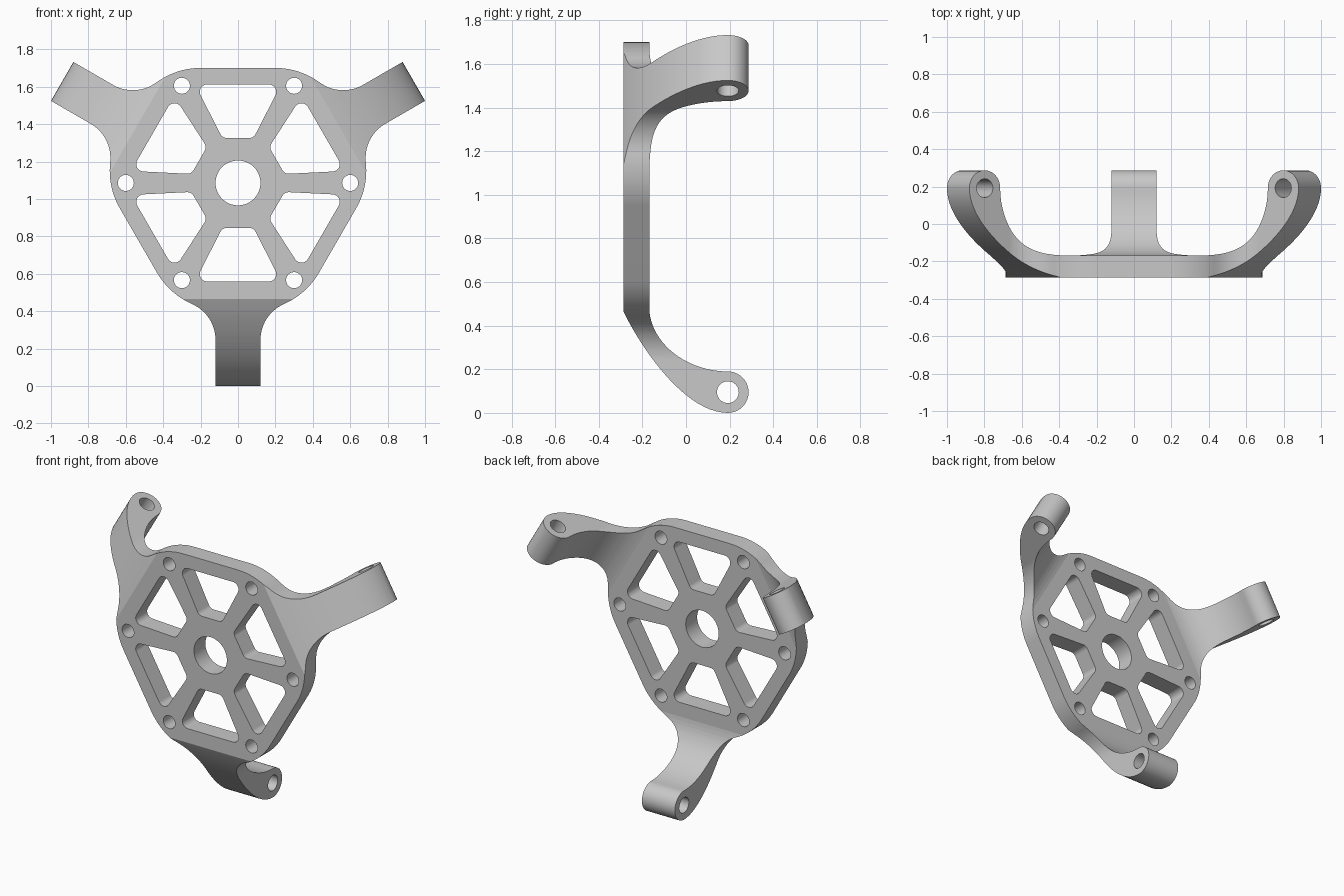
import bpy, bmesh
from math import sin, cos, pi, radians, acos
from mathutils import Vector, Matrix
from mathutils.geometry import interpolate_bezier

if "Cube" in bpy.data.objects:
    bpy.data.objects.remove(bpy.data.objects["Cube"])

HUB_Z = 1.0855             # hub height, also the reach of each arm
FRONT, BACK = -0.287, -0.168
KINK = 0.62                # radius where the arms leave the flat plate
ARM = 0.12                 # arm half width
TIP_Y, TIP_R = 0.192, 0.095
ROUND, FILLET = 0.4, 0.21  # convex corner and concave neck radii
GREY = (0.58, 0.58, 0.58, 1)

grey = bpy.data.materials.new("plain grey")
grey.use_nodes = True
grey.diffuse_color = GREY
grey.node_tree.nodes["Principled BSDF"].inputs["Base Color"].default_value = GREY


def arc(cx, cy, r, a0, a1, n):
    return [Vector((cx + r * cos(a0 + (a1 - a0) * i / n),
                    cy + r * sin(a0 + (a1 - a0) * i / n))) for i in range(n + 1)]


def mirrored(half):
    """Close a half outline by mirroring its first coordinate."""
    return half + [Vector((-p.x, p.y)) for p in reversed(half)]


def rounded(corners, r, n=8):
    out = []
    for i, p in enumerate(corners):
        a = (corners[i - 1] - p).normalized()
        b = (corners[(i + 1) % len(corners)] - p).normalized()
        half = a.angle(b) / 2
        c = p + (a + b).normalized() * r / sin(half)
        t = r * cos(half) / sin(half)
        s, e = (p + a * t - c).normalized(), (p + b * t - c).normalized()
        out += [c + s.slerp(e, k / n).normalized() * r for k in range(n + 1)]
    return out


def add_prism(bm, points, sweep, turn=0):
    """Extrude a closed outline and turn it about the hub."""
    face = bm.faces.new([bm.verts.new(p) for p in points])
    made = bmesh.ops.extrude_face_region(bm, geom=[face], use_keep_orig=True)["geom"]
    moved = [g for g in made if isinstance(g, bmesh.types.BMVert)]
    bmesh.ops.translate(bm, verts=moved, vec=sweep)
    bmesh.ops.rotate(bm, verts=list(face.verts) + moved, cent=(0, 0, 0),
                     matrix=Matrix.Rotation(turn, 3, "Y"))


def finish(name, bm):
    bmesh.ops.recalc_face_normals(bm, faces=bm.faces)
    bmesh.ops.translate(bm, verts=bm.verts, vec=(0, 0, HUB_Z))
    mesh = bpy.data.meshes.new(name)
    bm.to_mesh(mesh)
    bm.free()
    mesh.materials.append(grey)
    obj = bpy.data.objects.new(name, mesh)
    bpy.context.collection.objects.link(obj)
    return obj


def activate(obj):
    bpy.ops.object.select_all(action="DESELECT")
    obj.select_set(True)
    bpy.context.view_layer.objects.active = obj


def combine(obj, other, operation):
    mod = obj.modifiers.new(operation, "BOOLEAN")
    mod.object, mod.operation, mod.solver = other, operation, "EXACT"
    activate(obj)
    bpy.ops.object.modifier_apply(modifier=mod.name)
    bpy.data.objects.remove(other)


def facing(points, y):
    """Lay (sideways, radius) points in a plane facing the front, pointing down."""
    return [(p.x, y, -p.y) for p in points]


# Corner arc centre, chosen so the arc is tangent to the straight plate edge
edge_end = Vector((0.433, 0.48))
ccx, ccy = edge_end - Vector((sin(pi / 3), cos(pi / 3))) * ROUND
fcx, fcy = ARM + FILLET, 0.84
kink_angle = acos((KINK - ccy) / ROUND)
neck_angle = Vector((0, 1)).angle(Vector((fcx - ccx, fcy - ccy)))

# Plate: one third of the outline, repeated three times
third = mirrored(arc(ccx, ccy, ROUND, pi / 6, pi / 2 - kink_angle, 8))
outline = []
for k in range(3):
    turn = Matrix.Rotation(k * 2 * pi / 3, 2)
    outline += [turn @ p for p in third]
bm = bmesh.new()
add_prism(bm, facing(outline, FRONT), (0, BACK - FRONT, 0))
plate = finish("spoked_mount_with_arms", bm)

# Arm outline seen from the front: inner tab, corner arc, concave neck, straight tip
side = [Vector((0.2, 0.5))]
side += arc(ccx, ccy, ROUND, pi / 2 - kink_angle, pi / 2 - neck_angle, 4)
side += arc(fcx, fcy, FILLET, -pi / 2 - neck_angle, -pi, 14)[1:]
side += [Vector((ARM, 1.3))]
arm_outline = mirrored(side)

# Arm profile seen from the side, as (depth, radius)
tip_c = HUB_Z - TIP_R
outer = interpolate_bezier(Vector((FRONT, KINK)), Vector((-0.2, 0.80)),
                           Vector((0.0, HUB_Z)), Vector((TIP_Y, HUB_Z)), 22)
inner = interpolate_bezier(Vector((TIP_Y, tip_c - TIP_R)), Vector((0.02, tip_c - TIP_R)),
                           Vector((-0.15, 0.785)), Vector((BACK, KINK)), 22)
cap = arc(TIP_Y, tip_c, TIP_R, pi / 2, -pi / 2, 20)[1:-1]
profile = [Vector((FRONT, 0.5))] + outer + cap + inner + [Vector((BACK, 0.5))]

# Arms: side profile trimmed by the front outline, then drilled
for k in range(3):
    turn = k * 2 * pi / 3
    bm = bmesh.new()
    add_prism(bm, [(-0.6, p[0], -p[1]) for p in profile], (1.2, 0, 0), turn)
    arm = finish("arm", bm)
    bm = bmesh.new()
    add_prism(bm, facing(arm_outline, -0.5), (0, 1, 0), turn)
    combine(arm, finish("arm_trim", bm), "INTERSECT")
    bm = bmesh.new()
    pin = arc(TIP_Y, tip_c, 0.05, 0, 2 * pi, 32)[:-1]
    add_prism(bm, [(-0.3, p.x, -p.y) for p in pin], (0.6, 0, 0), turn)
    combine(arm, finish("pin_hole", bm), "DIFFERENCE")
    combine(plate, arm, "UNION")

# Hub bore, six bolt holes and six pockets between the spokes
bm = bmesh.new()
through = (0, 0.4, 0)
add_prism(bm, facing(arc(0, 0, 0.12, 0, 2 * pi, 48)[:-1], -0.4), through)
pocket = rounded(mirrored([Vector((0.23, 0.527)), Vector((0.083, 0.24))]), 0.04)
bolt = arc(0, 0.6, 0.043, 0, 2 * pi, 28)[:-1]
for k in range(6):
    add_prism(bm, facing(pocket, -0.4), through, k * pi / 3)
    add_prism(bm, facing(bolt, -0.4), through, (k + 0.5) * pi / 3)
combine(plate, finish("openings", bm), "DIFFERENCE")

activate(plate)
bpy.ops.object.shade_smooth_by_angle(angle=radians(20))
normals = plate.modifiers.new("even_normals", "WEIGHTED_NORMAL")
normals.keep_sharp = True
